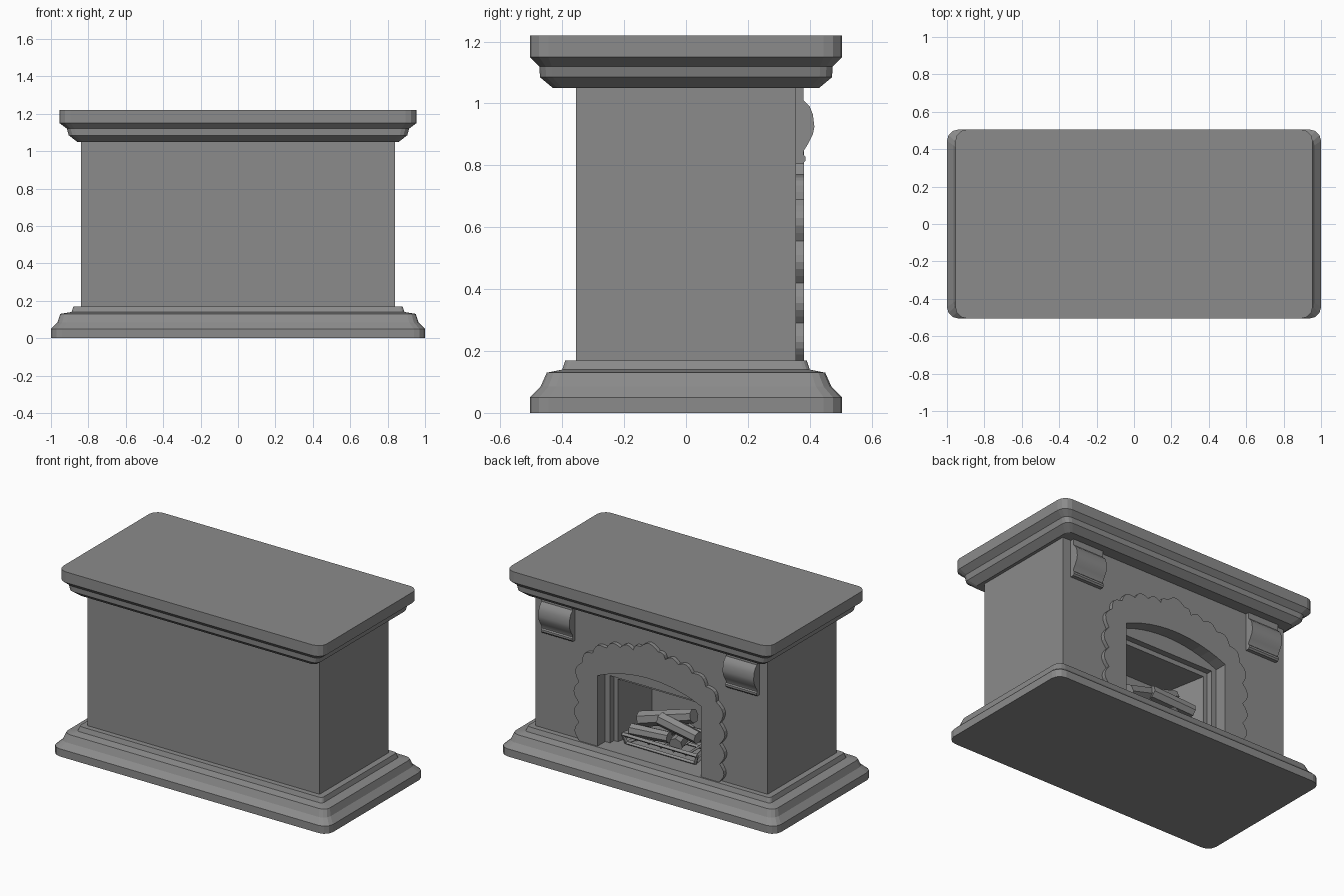
import bpy
import bmesh
import math
from mathutils import Vector

if "Cube" in bpy.data.objects:
    bpy.data.objects.remove(bpy.data.objects["Cube"])

stone = bpy.data.materials.new("stone_grey")
stone.use_nodes = True
GREY = (0.26, 0.26, 0.26, 1)
stone.diffuse_color = GREY
stone.node_tree.nodes["Principled BSDF"].inputs["Base Color"].default_value = GREY


def finish(name, bm, smooth=False):
    """Turn a bmesh into a named object with the stone material."""
    bmesh.ops.recalc_face_normals(bm, faces=bm.faces[:])
    mesh = bpy.data.meshes.new(name)
    bm.to_mesh(mesh)
    bm.free()
    mesh.materials.append(stone)
    ob = bpy.data.objects.new(name, mesh)
    bpy.context.collection.objects.link(ob)
    if smooth:
        bpy.ops.object.select_all(action='DESELECT')
        ob.select_set(True)
        bpy.context.view_layer.objects.active = ob
        bpy.ops.object.shade_smooth_by_angle(angle=math.radians(35))
    return ob


def prism(name, points, offset, smooth=False):
    """Extrude a flat outline of 3D points along an offset."""
    bm = bmesh.new()
    face = bm.faces.new([bm.verts.new(p) for p in points])
    top = bmesh.ops.extrude_face_region(bm, geom=[face])
    verts = [v for v in top["geom"] if isinstance(v, bmesh.types.BMVert)]
    bmesh.ops.translate(bm, verts=verts, vec=offset)
    bmesh.ops.triangulate(bm, faces=[f for f in bm.faces if len(f.verts) > 4])
    return finish(name, bm, smooth)


def rounded_rect(hx, hy, z, r=0.06, steps=3):
    """Ring of points with rounded corners."""
    ring = []
    for i, (sx, sy) in enumerate(((1, 1), (-1, 1), (-1, -1), (1, -1))):
        for k in range(steps + 1):
            a = math.pi / 2 * (i + k / steps)
            ring.append((sx * (hx - r) + r * math.cos(a), sy * (hy - r) + r * math.sin(a), z))
    return ring


def moulding(name, profile):
    """Loft stacked rounded rectangles (half x, half y, z, corner radius)."""
    bm = bmesh.new()
    rings = [[bm.verts.new(p) for p in rounded_rect(*level)] for level in profile]
    n = len(rings[0])
    for low, high in zip(rings, rings[1:]):
        for i in range(n):
            j = (i + 1) % n
            bm.faces.new((low[i], low[j], high[j], high[i]))
    bm.faces.new(rings[0])
    bm.faces.new(rings[-1])
    return finish(name, bm)


def arch(half, bottom, spring, apex, y, steps=12):
    """Segmental arch outline, from right foot over the top to left foot."""
    rise = apex - spring
    radius = (half * half + rise * rise) / (2 * rise)
    sweep = math.asin(half / radius)
    pts = [(-half, y, bottom)]
    for i in range(steps + 1):
        a = sweep * (2 * i / steps - 1)
        pts.append((radius * math.sin(a), y, apex - radius + radius * math.cos(a)))
    return pts + [(half, y, bottom)]


def rod(name, start, end, radius, sides):
    """Straight faceted rod between two points."""
    start, end = Vector(start), Vector(end)
    axis = end - start
    bm = bmesh.new()
    bmesh.ops.create_cone(bm, cap_ends=True, segments=sides, radius1=radius,
                          radius2=radius * 0.9, depth=axis.length)
    ob = finish(name, bm)
    ob.rotation_euler = axis.to_track_quat('Z', 'Y').to_euler()
    ob.location = (start + end) / 2
    return ob


# Plinth and mantel shelf
moulding("base_moulding", [
    (1, .505, 0, .06), (1, .505, .05, .06), (.965, .47, .085, .05), (.95, .45, .13, .045),
    (.89, .4, .14, .02), (.88, .39, .17, .02)])
moulding("mantel_shelf", [
    (.86, .43, 1.05, .03), (.905, .472, 1.085, .04), (.915, .474, 1.12, .04),
    (.955, .505, 1.15, .06), (.955, .505, 1.22, .06)])

# Chimney body with a stepped firebox cut into the +y face
body = prism("chimney_body", [(-.84, -.355, .17), (.84, -.355, .17),
                              (.84, .355, .17), (-.84, .355, .17)], (0, 0, .88))
cutters = [
    prism("opening_cutter", arch(.375, .1, .632, .712, .3), (0, .3, 0)),
    prism("step_cutter", [(-.34, .26, .1), (-.34, .26, .61), (.34, .26, .61), (.34, .26, .1)],
          (0, .2, 0)),
    prism("firebox_cutter", [(-.31, .35, .1), (.31, .35, .1), (.31, .25, .1),
                             (.26, -.02, .1), (-.26, -.02, .1), (-.31, .25, .1)], (0, 0, .48)),
]
bpy.context.view_layer.objects.active = body
for cutter in cutters:
    cutter.hide_render = True
    cut = body.modifiers.new(cutter.name, 'BOOLEAN')
    cut.operation = 'DIFFERENCE'
    cut.solver = 'EXACT'
    cut.object = cutter
    bpy.ops.object.modifier_apply(modifier=cut.name)
    bpy.data.objects.remove(cutter)

# Scalloped surround plate
half_cusps = [(.505, .17), (.51, .29), (.51, .42), (.51, .555), (.485, .69),
              (.41, .77), (.31, .83), (.21, .86), (.115, .868), (.065, .905)]
cusps = half_cusps + [(-x, z) for x, z in reversed(half_cusps)]
outline = []
for a, b in zip(cusps, cusps[1:]):
    a, b = Vector(a), Vector(b)
    d = b - a
    normal = Vector((d.y, -d.x))
    for i in range(6):
        t = i / 6
        p = a + d * t + normal * 0.28 * math.sin(math.pi * t)
        outline.append((p.x, .35, p.y))
outline.append((-cusps[0][0], .35, .17))
outline += arch(.375, .17, .632, .712, .35)
prism("scalloped_surround", outline, (0, .031, 0))

# Scroll brackets under the shelf
scroll = [(.35, 1.055), (.38, 1.055), (.38, 1.01), (.4, .99), (.41, .965), (.415, .925),
          (.41, .9), (.395, .87), (.381, .848), (.379, .835), (.386, .828), (.386, .815),
          (.378, .805), (.35, .805)]
for side, name in ((1, "left_bracket"), (-1, "right_bracket")):
    prism(name, [(side * .555, y, z) for y, z in scroll], (side * .225, 0, 0), True)

# Fire grate: splayed rim, base rim and cross bars
low = [(-.25, .26, .18), (.25, .26, .18), (.21, .06, .18), (-.21, .06, .18)]
high = [(x * 1.08, y + .01, .235) for x, y, z in low]
for i in range(4):
    j = (i + 1) % 4
    rod("grate_base_rim", low[i], low[j], .012, 4)
    rod("grate_top_rim", high[i], high[j], .014, 4)
    rod("grate_post", low[i], high[i], .012, 4)
for i in range(5):
    x = -.18 + .09 * i
    rod("grate_bar", (x, .07, .215), (x, .26, .215), .01, 4)

# Stacked logs
for name, start, end, radius in (
        ("back_log", (.23, .1, .27), (-.22, .08, .27), .045),
        ("top_log", (.2, .18, .32), (-.17, .16, .43), .05),
        ("front_log", (.04, .2, .37), (-.25, .23, .335), .045),
        ("lower_log", (.24, .22, .255), (-.02, .2, .265), .04),
        ("end_log", (-.1, .25, .255), (-.07, .06, .28), .045)):
    rod(name, start, end, radius, 7)
